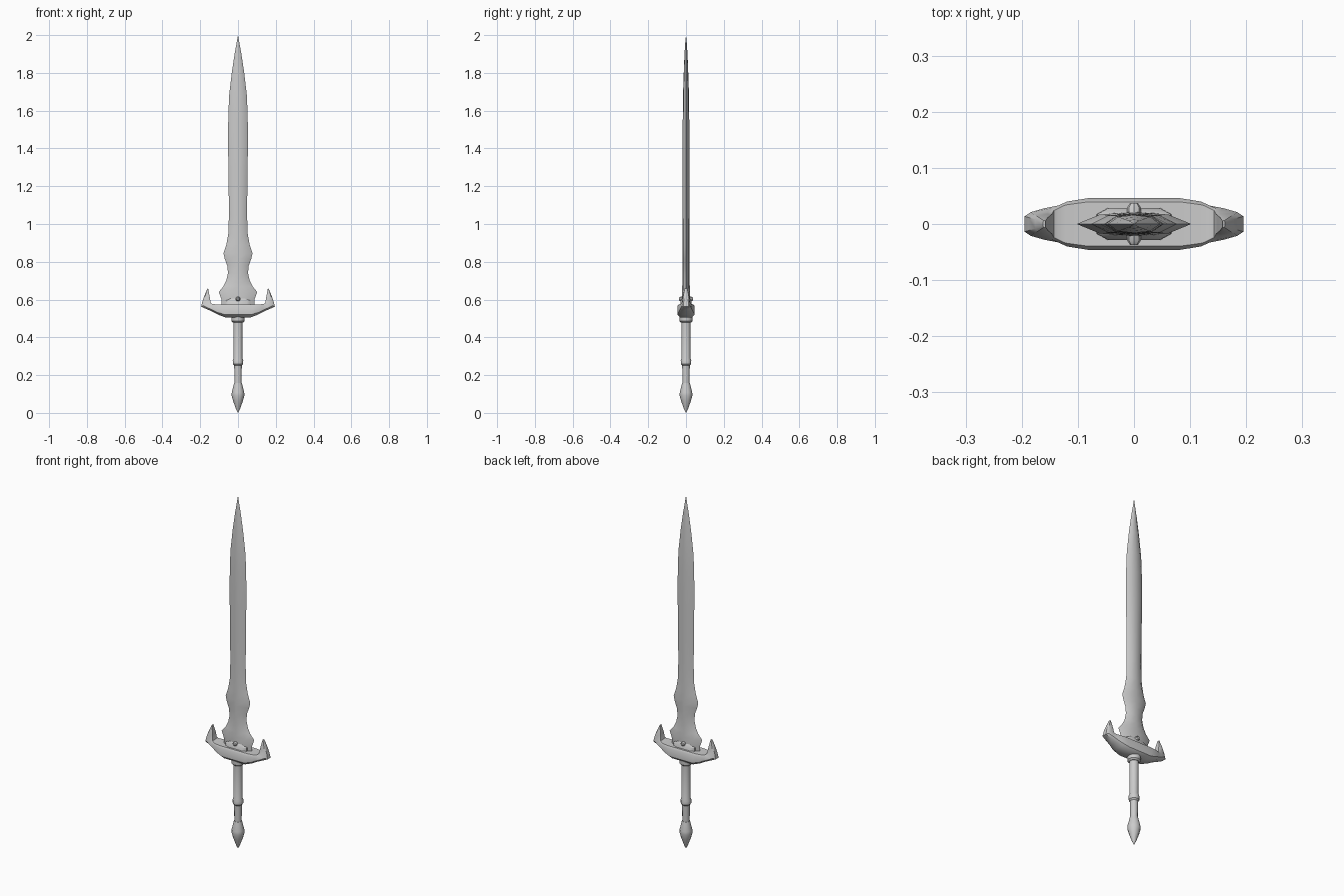
import bpy, bmesh, math
from mathutils import Vector


def loft(name, rings, smooth=35):
    """Skin a list of equal-length closed rings and cap both ends."""
    bm = bmesh.new()
    rows = [[bm.verts.new(p) for p in ring] for ring in rings]
    n = len(rows[0])
    for a, b in zip(rows, rows[1:]):
        for i in range(n):
            j = (i + 1) % n
            bm.faces.new((a[i], a[j], b[j], b[i]))
    bm.faces.new(rows[0])
    bm.faces.new(rows[-1])
    bmesh.ops.remove_doubles(bm, verts=bm.verts, dist=0.0002)
    bmesh.ops.recalc_face_normals(bm, faces=bm.faces)
    me = bpy.data.meshes.new(name)
    bm.to_mesh(me)
    bm.free()
    ob = bpy.data.objects.new(name, me)
    bpy.context.collection.objects.link(ob)
    bpy.ops.object.select_all(action='DESELECT')
    ob.select_set(True)
    bpy.context.view_layer.objects.active = ob
    bpy.ops.object.shade_smooth_by_angle(angle=math.radians(smooth))
    return ob


def turned(name, profile, sides=12):
    """Round part from (radius, z) pairs."""
    return loft(name, [[(r * math.cos(k * math.tau / sides),
                         r * math.sin(k * math.tau / sides), z)
                        for k in range(sides)] for r, z in profile])


# Blade: (z, half width, half thickness) with a bevelled, ridged section
blade = [(0.55, 0.086, 0.022), (0.60, 0.087, 0.022), (0.64, 0.102, 0.021),
         (0.67, 0.077, 0.020), (0.70, 0.062, 0.019), (0.74, 0.053, 0.019),
         (0.78, 0.057, 0.019), (0.815, 0.070, 0.019), (0.845, 0.077, 0.019),
         (0.89, 0.062, 0.019), (0.95, 0.051, 0.019), (1.05, 0.048, 0.018),
         (1.25, 0.050, 0.018), (1.45, 0.053, 0.018), (1.58, 0.051, 0.017),
         (1.68, 0.047, 0.016), (1.80, 0.033, 0.012), (1.90, 0.018, 0.008),
         (1.96, 0.007, 0.004), (2.0, 0.0003, 0.0003)]
section = [(1, 0), (0.6, 0.8), (0, 1), (-0.6, 0.8),
           (-1, 0), (-0.6, -0.8), (0, -1), (0.6, -0.8)]
loft("blade", [[(w * a, t * b, z) for a, b in section] for z, w, t in blade])

# Socket where the blade meets the guard
socket = [(0.55, 0.068, 0.029), (0.592, 0.066, 0.028), (0.606, 0.05, 0.02)]
loft("blade_socket", [[(w * a, t * b, z) for a, b in
                       [(1, .6), (.7, 1), (-.7, 1), (-1, .6),
                        (-1, -.6), (-.7, -1), (.7, -1), (1, -.6)]]
                      for z, w, t in socket])

# Small stud on each face of the blade base
for side, label in ((-1, "front"), (1, "back")):
    loft(label + "_stud", [[(r * math.cos(k * math.tau / 8), side * y,
                             0.603 + r * math.sin(k * math.tau / 8))
                            for k in range(8)]
                           for r, y in ((0.014, 0.01), (0.012, 0.03), (0.007, 0.037))])

# Guard: (underside point, upper point, half depth) sweeping out into a horn
half = [((0.065, 0.505), (0.085, 0.575), 0.046),
        ((0.105, 0.520), (0.122, 0.575), 0.040),
        ((0.133, 0.535), (0.135, 0.577), 0.033),
        ((0.165, 0.549), (0.143, 0.581), 0.028),
        ((0.195, 0.562), (0.146, 0.590), 0.021),
        ((0.188, 0.592), (0.149, 0.612), 0.018),
        ((0.176, 0.625), (0.154, 0.637), 0.013),
        ((0.162, 0.658), (0.158, 0.660), 0.006)]
outline = [(0, .65), (.22, 1), (.85, 1), (1, .85),
           (1, -.85), (.85, -1), (.22, -1), (0, -.65)]


def guard_ring(lo, hi, d, sx):
    lo, hi = Vector(lo), Vector(hi)
    pts = [(lo.lerp(hi, u), v * d) for u, v in outline]
    return [(sx * p.x, y, p.y) for p, y in pts]


loft("guard", [guard_ring(*s, -1) for s in reversed(half)]
     + [guard_ring(*s, 1) for s in half], 40)

# Handle parts
turned("grip_collar", [(0.026, 0.478), (0.034, 0.486), (0.035, 0.515)])
turned("grip", [(0.019, 0.15), (0.020, 0.25), (0.027, 0.258), (0.028, 0.278),
                (0.023, 0.29), (0.024, 0.49)])
turned("pommel", [(0.021, 0.158), (0.023, 0.148), (0.033, 0.108),
                  (0.034, 0.092), (0.025, 0.06), (0.011, 0.022), (0.0005, 0.0)])
